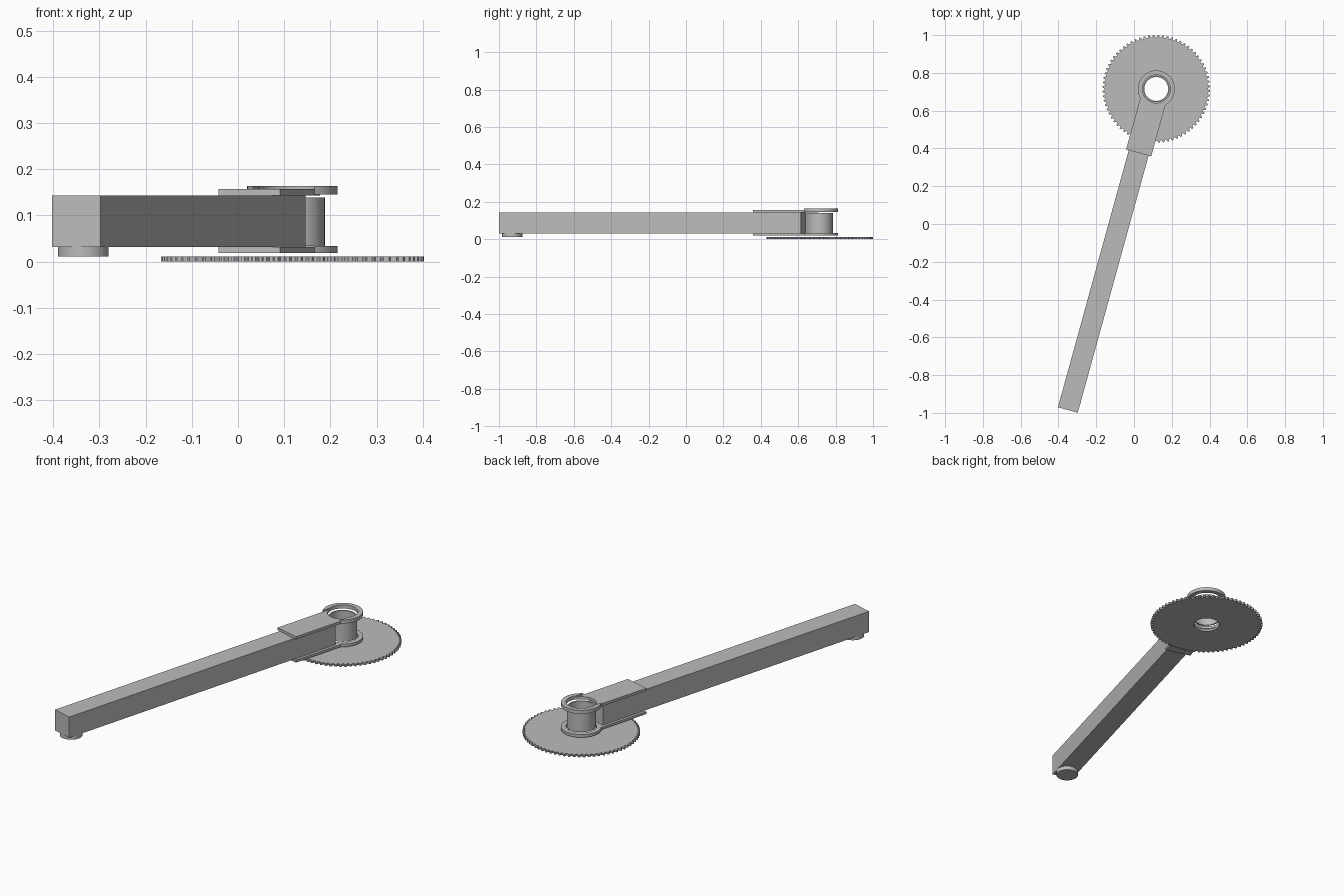
import bpy
import bmesh
from math import sin, cos, tau, radians, asin

if "Cube" in bpy.data.objects:
    bpy.data.objects.remove(bpy.data.objects["Cube"])

grey = bpy.data.materials.new("plain_grey")
grey.use_nodes = True
colour = (0.5, 0.5, 0.5, 1)
grey.diffuse_color = colour
grey.node_tree.nodes["Principled BSDF"].inputs["Base Color"].default_value = colour

# Arm frame: origin at the hub, +y along the arm away from its free end
HUB = (0.118, 0.715, 0)
SWING = radians(-15.4)


def finish(name, bm):
    bmesh.ops.recalc_face_normals(bm, faces=bm.faces)
    mesh = bpy.data.meshes.new(name)
    bm.to_mesh(mesh)
    bm.free()
    mesh.materials.append(grey)
    obj = bpy.data.objects.new(name, mesh)
    obj.location = HUB
    obj.rotation_euler.z = SWING
    bpy.context.collection.objects.link(obj)
    bpy.ops.object.select_all(action="DESELECT")
    obj.select_set(True)
    bpy.context.view_layer.objects.active = obj
    bpy.ops.object.shade_smooth_by_angle(angle=radians(30))
    return obj


def prism(name, outline, z0, z1):
    """Solid with one outline and flat caps."""
    bm = bmesh.new()
    low = [bm.verts.new((x, y, z0)) for x, y in outline]
    high = [bm.verts.new((x, y, z1)) for x, y in outline]
    bm.faces.new(low)
    bm.faces.new(high)
    for i in range(len(low)):
        bm.faces.new((low[i - 1], low[i], high[i], high[i - 1]))
    return finish(name, bm)


def ring(name, outer, inner, z0, z1):
    """Solid between two closed loops with equal point counts."""
    bm = bmesh.new()
    loops = [[bm.verts.new((x, y, z)) for x, y in pts]
             for pts, z in ((outer, z0), (outer, z1), (inner, z1), (inner, z0))]
    for k in range(4):
        a, b = loops[k], loops[(k + 1) % 4]
        for i in range(len(a)):
            bm.faces.new((a[i - 1], a[i], b[i], b[i - 1]))
    return finish(name, bm)


def arc(radius, start, end, steps):
    """Points on an arc; angle zero points at the free end of the arm."""
    angles = [start + (end - start) * i / steps for i in range(steps + 1)]
    return [(radius * sin(a), -radius * cos(a)) for a in angles]


def circle(radius, steps=64):
    return arc(radius, 0, tau, steps)[:-1]


def box(half, y0, y1):
    return [(-half, y0), (half, y0), (half, y1), (-half, y1)]


# Square arm with a round foot under its free end
prism("arm_beam", box(0.0545, -1.763, -0.09), 0.032, 0.143)
foot = prism("foot_boss", [(x, y - 1.706) for x, y in circle(0.055)], 0.011, 0.032)

# Hub barrel
ring("hub_barrel", circle(0.07), circle(0.063), 0.034, 0.139)

# Clamp plates and their open collars, above and below the arm
PLATE, BORE, COLLAR = 0.069, 0.074, 0.098
bore_gap, collar_gap = asin(PLATE / BORE), asin(PLATE / COLLAR)
plate_outline = [(-PLATE, -0.351), (PLATE, -0.351)] + arc(BORE, bore_gap, -bore_gap, 28)
collar_outline = (arc(COLLAR, collar_gap, tau - collar_gap, 52)
                  + arc(BORE, tau - bore_gap, bore_gap, 48))
for side, plate_z, collar_z in (("upper", (0.143, 0.157), (0.145, 0.164)),
                                ("lower", (0.019, 0.032), (0.019, 0.034))):
    prism(side + "_plate", plate_outline, *plate_z)
    prism(side + "_collar", collar_outline, *collar_z)

# Toothed wheel
TEETH, TIP, ROOT = 72, 0.285, 0.273
rim = []
for t in range(TEETH):
    for part, radius in ((0.0, ROOT), (0.3, ROOT), (0.5, TIP), (0.8, TIP)):
        a = tau * (t + part) / TEETH
        rim.append((radius * sin(a), -radius * cos(a)))
ring("toothed_wheel", rim, circle(0.065, len(rim)), 0, 0.0115)
